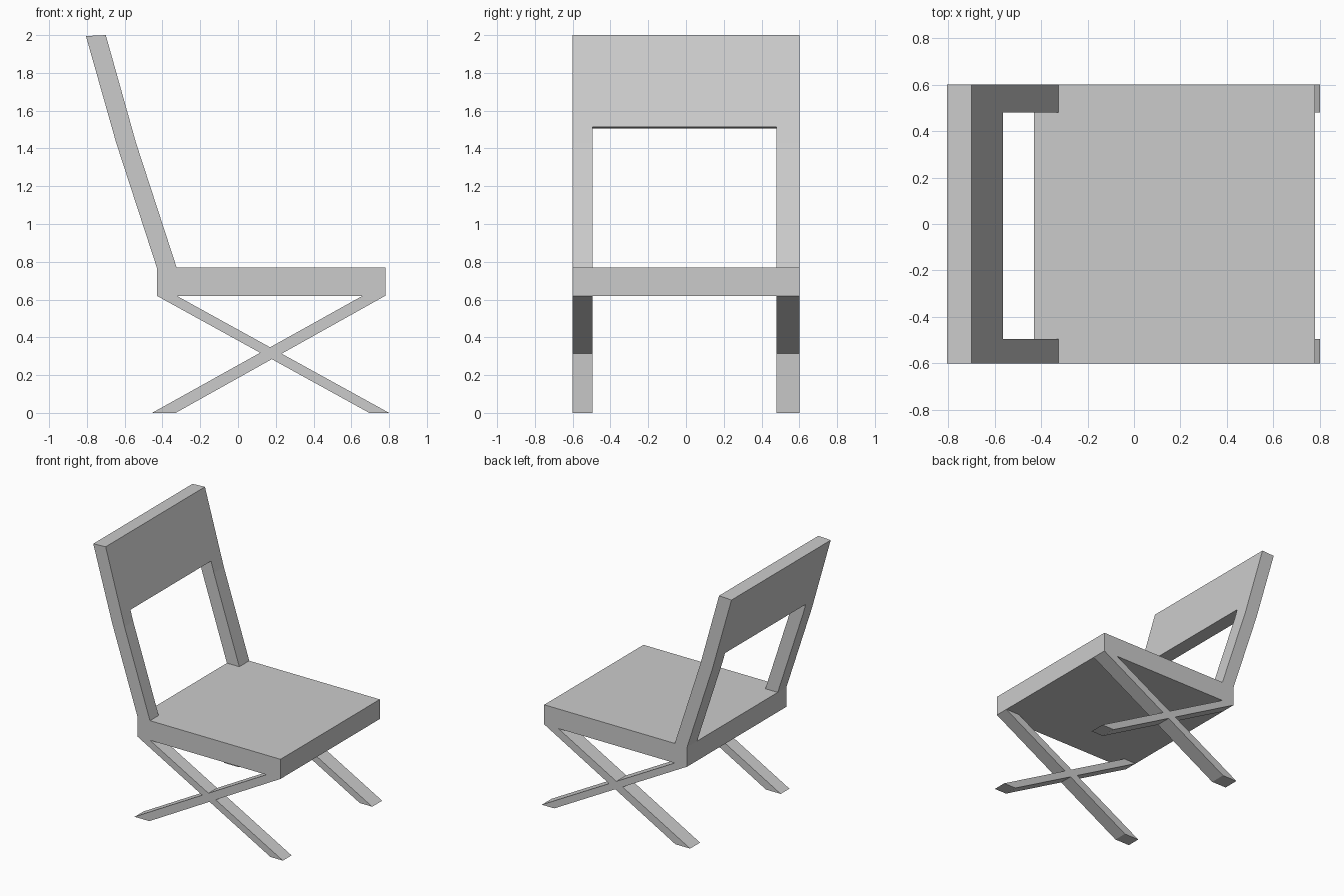
import bpy
import bmesh
from mathutils import Vector
from mathutils.geometry import intersect_line_line_2d as cross

if "Cube" in bpy.data.objects:
    bpy.data.objects.remove(bpy.data.objects["Cube"])

HALF = 0.6                                       # half the chair width
SIDES = {"left": (-HALF, -0.495), "right": (0.48, HALF)}


def extrude_profile(name, points, y0, y1):
    """Extrude an x-z outline from y0 to y1."""
    bm = bmesh.new()
    face = bm.faces.new([bm.verts.new((p[0], y0, p[1])) for p in points])
    result = bmesh.ops.extrude_face_region(bm, geom=[face])
    moved = [g for g in result["geom"] if isinstance(g, bmesh.types.BMVert)]
    bmesh.ops.translate(bm, verts=moved, vec=(0, y1 - y0, 0))
    bmesh.ops.recalc_face_normals(bm, faces=bm.faces)
    mesh = bpy.data.meshes.new(name)
    bm.to_mesh(mesh)
    bm.free()
    obj = bpy.data.objects.new(name, mesh)
    bpy.context.collection.objects.link(obj)
    return obj


# Seat slab
extrude_profile("seat", [(-0.43, 0.62), (0.78, 0.62), (0.78, 0.77), (-0.43, 0.77)],
                -HALF, HALF)

# Backrest: bent slab with an opening below the top panel
back = extrude_profile("backrest", [(-0.43, 0.77), (-0.325, 0.77), (-0.54, 1.43),
                                    (-0.70, 2.0), (-0.805, 1.995), (-0.645, 1.43)],
                       -HALF, HALF)
opening = extrude_profile("backrest_opening_cutter",
                          [(-0.9, 0.6), (-0.2, 0.6), (-0.2, 1.543), (-0.9, 1.488)],
                          SIDES["left"][1], SIDES["right"][0])
opening.hide_render = True
opening.hide_set(True)
cut = back.modifiers.new("opening", 'BOOLEAN')
cut.operation = 'DIFFERENCE'
cut.solver = 'EXACT'
cut.object = opening

# Crossed legs: edge lines of the two bars, joined into one X outline
a_up = [Vector((-0.325, 0.62)), Vector((0.80, 0))]
a_low = [Vector((-0.43, 0.62)), Vector((0.695, 0))]
b_up = [Vector((0.66, 0.62)), Vector((-0.455, 0))]
b_low = [Vector((0.78, 0.62)), Vector((-0.33, 0))]
outline = [a_low[0], a_up[0], cross(*a_up, *b_up), b_up[0], b_low[0],
           cross(*a_up, *b_low), a_up[1], a_low[1], cross(*a_low, *b_low),
           b_low[1], b_up[1], cross(*a_low, *b_up)]
for side, (y0, y1) in SIDES.items():
    extrude_profile(f"{side}_crossed_legs", outline, y0, y1)
